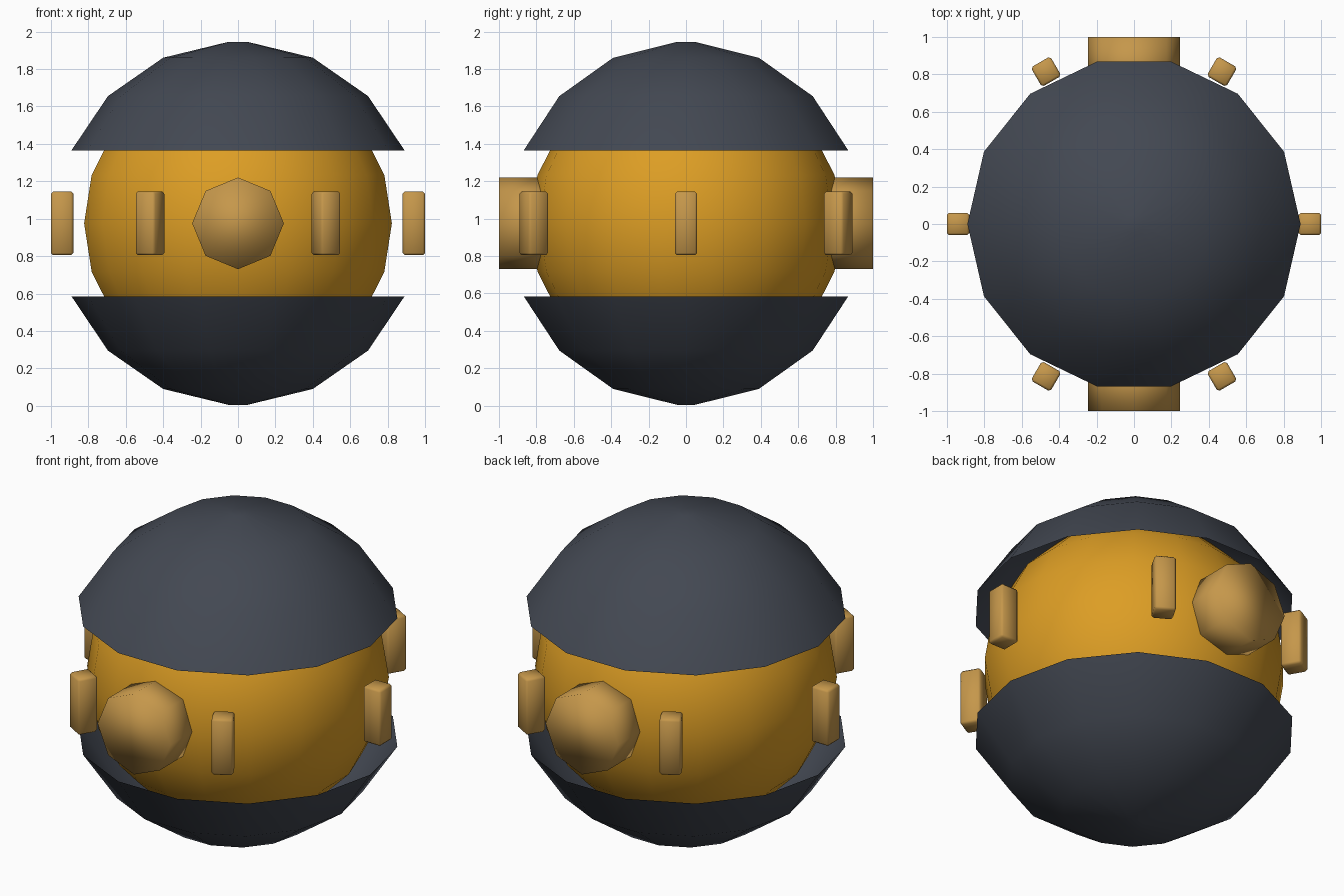
import bpy, bmesh
from math import cos, sin, pi, radians
from mathutils import Matrix

if "Cube" in bpy.data.objects:
    bpy.data.objects.remove(bpy.data.objects["Cube"])

MID = 0.975  # height of the sphere centre


def material(name, rgb):
    mat = bpy.data.materials.new(name)
    mat.use_nodes = True
    mat.diffuse_color = (*rgb, 1)
    mat.node_tree.nodes["Principled BSDF"].inputs["Base Color"].default_value = (*rgb, 1)
    return mat


orange = material("orange", (0.72, 0.34, 0.018))
tan = material("tan", (0.56, 0.31, 0.07))
slate = material("slate", (0.056, 0.065, 0.085))


def finish(name, bm, mat):
    """Turn a bmesh into a smooth shaded object."""
    mesh = bpy.data.meshes.new(name)
    for face in bm.faces:
        face.smooth = True
    bm.to_mesh(mesh)
    bm.free()
    mesh.materials.append(mat)
    obj = bpy.data.objects.new(name, mesh)
    bpy.context.collection.objects.link(obj)
    return obj


# Inner ball
bm = bmesh.new()
bmesh.ops.create_uvsphere(bm, u_segments=18, v_segments=10, radius=0.835,
                          matrix=Matrix.Translation((0, 0, MID)))
finish("inner_ball", bm, orange)


# Hollow shells above and below, open towards the middle
def shell(name, side):
    sides = 14
    profile = [(0.89, 0.39), (0.695, 0.68), (0.40, 0.885), (0.05, 0.97)]
    bm = bmesh.new()
    rings = [[bm.verts.new((r * cos(2 * pi * i / sides), r * sin(2 * pi * i / sides),
                            MID + side * h)) for i in range(sides)] for r, h in profile]
    for low, high in zip(rings, rings[1:]):
        for i in range(sides):
            j = (i + 1) % sides
            quad = [low[i], low[j], high[j], high[i]]
            bm.faces.new(quad if side > 0 else quad[::-1])
    bm.faces.new(rings[-1] if side > 0 else rings[-1][::-1])
    finish(name, bm, slate)


shell("upper_shell", 1)
shell("lower_shell", -1)

# Upright studs around the middle
for n in range(6):
    bm = bmesh.new()
    bmesh.ops.create_cube(bm, size=1)
    bmesh.ops.scale(bm, vec=(0.12, 0.12, 0.34), verts=bm.verts)
    bmesh.ops.bevel(bm, geom=bm.edges[:], offset=0.012, segments=1, affect='EDGES')
    turn = Matrix.Rotation(radians(60 * n), 4, 'Z')
    bm.transform(turn @ Matrix.Translation((0.94, 0, MID)))
    finish(f"stud_{n + 1}", bm, tan)

# Eight-sided plugs at front and back
for name, side in (("front_plug", -1), ("back_plug", 1)):
    bm = bmesh.new()
    bmesh.ops.create_cone(bm, cap_ends=True, segments=8, radius1=0.245, radius2=0.245, depth=0.3)
    bm.transform(Matrix.Translation((0, side * 0.85, MID)) @ Matrix.Rotation(pi / 2, 4, 'X'))
    finish(name, bm, tan)
